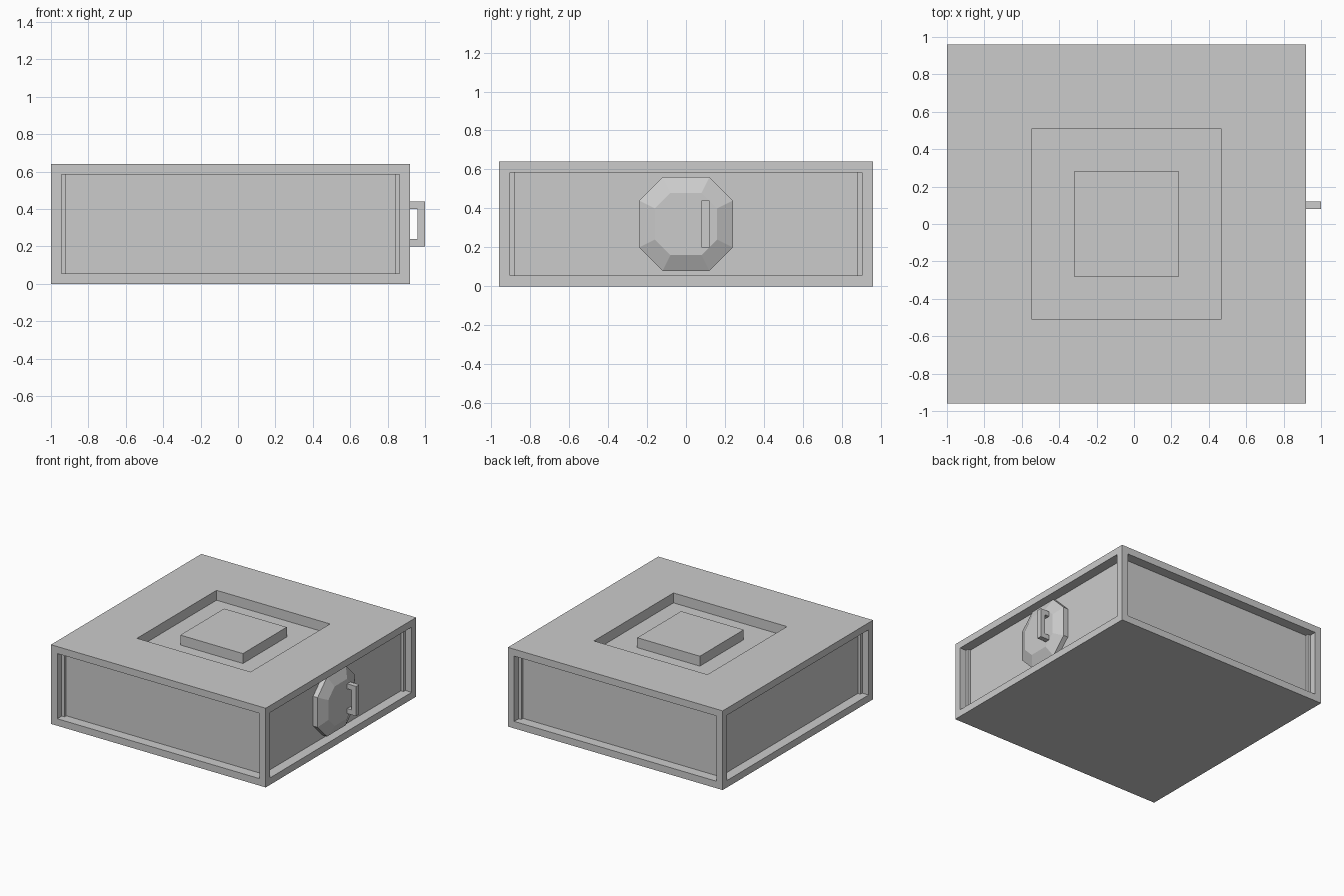
import bpy, bmesh

if "Cube" in bpy.data.objects:
    bpy.data.objects.remove(bpy.data.objects["Cube"])


def finish(bm, name):
    bmesh.ops.recalc_face_normals(bm, faces=bm.faces)
    mesh = bpy.data.meshes.new(name)
    bm.to_mesh(mesh)
    bm.free()
    obj = bpy.data.objects.new(name, mesh)
    bpy.context.collection.objects.link(obj)
    return obj


def add_box(bm, lo, hi):
    verts = bmesh.ops.create_cube(bm, size=1)["verts"]
    for v in verts:
        for i in range(3):
            v.co[i] = lo[i] if v.co[i] < 0 else hi[i]


def box(name, lo, hi):
    bm = bmesh.new()
    add_box(bm, lo, hi)
    return finish(bm, name)


def recess(bm, face, margin, depth):
    """Inset a face, then sink the inner part with straight walls."""
    normal = face.normal.copy()
    bmesh.ops.inset_individual(bm, faces=[face], thickness=margin, depth=0)
    inner = bmesh.ops.extrude_discrete_faces(bm, faces=[face])["faces"][0]
    bmesh.ops.translate(bm, verts=inner.verts, vec=-normal * depth)


# Case with four sunken side panels and a square well in the top
bm = bmesh.new()
add_box(bm, (-1, -0.96, 0), (0.92, 0.96, 0.64))
bm.normal_update()
for f in list(bm.faces):
    if abs(f.normal.z) < 0.5:
        recess(bm, f, 0.08, 0.08)
    elif f.normal.z > 0.5:
        recess(bm, f, 0.64, 0.08)
finish(bm, "case")

# Plate filling the well, leaving a narrow groove around it
box("top_plate", (-0.32, -0.28, 0.56), (0.24, 0.28, 0.64))


# Octagonal boss with a straight rim and a shallow chamfer
def octagon(bm, x, half, flat):
    pts = [(flat, half), (half, flat), (half, -flat), (flat, -half),
           (-flat, -half), (-half, -flat), (-half, flat), (-flat, half)]
    return [bm.verts.new((x, y, z + 0.32)) for y, z in pts]


bm = bmesh.new()
rings = [octagon(bm, 0.84, 0.24, 0.12),
         octagon(bm, 0.88, 0.24, 0.12),
         octagon(bm, 0.92, 0.16, 0.08)]
for a, b in zip(rings, rings[1:]):
    for i in range(8):
        j = (i + 1) % 8
        bm.faces.new((a[i], a[j], b[j], b[i]))
bm.faces.new(rings[0])
bm.faces.new(rings[-1])
finish(bm, "lock_boss")

# Bracket handle: C-shaped profile extruded along y
bm = bmesh.new()
profile = [(0.92, 0.20), (1.0, 0.20), (1.0, 0.44), (0.92, 0.44),
           (0.92, 0.40), (0.96, 0.40), (0.96, 0.24), (0.92, 0.24)]
face = bm.faces.new([bm.verts.new((x, 0.08, z)) for x, z in profile])
ext = bmesh.ops.extrude_face_region(bm, geom=[face], use_keep_orig=True)["geom"]
bmesh.ops.translate(bm, vec=(0, 0.04, 0),
                    verts=[g for g in ext if isinstance(g, bmesh.types.BMVert)])
finish(bm, "handle")
